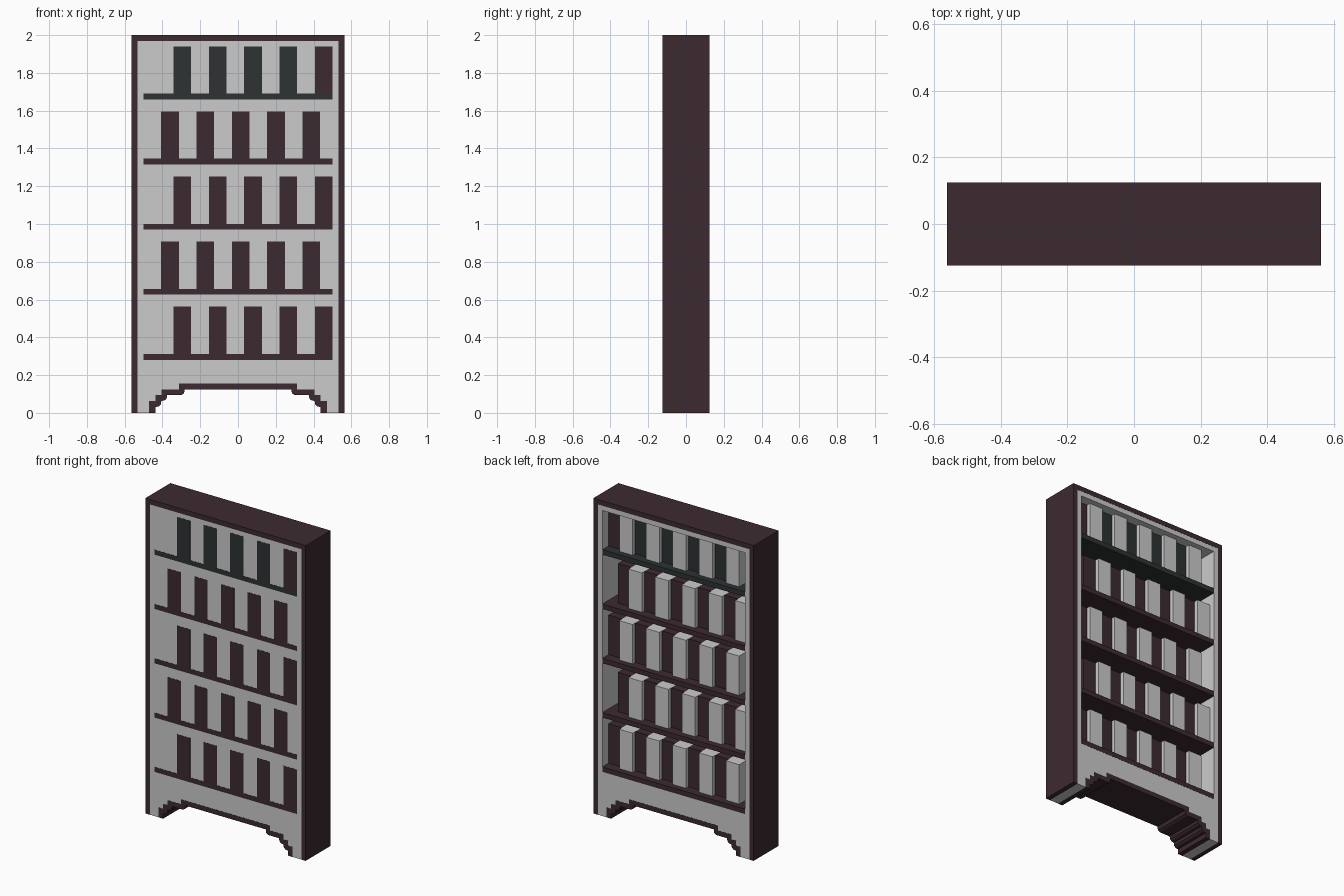
import bpy, bmesh

if "Cube" in bpy.data.objects:
    bpy.data.objects.remove(bpy.data.objects["Cube"])


def material(name, rgb):
    m = bpy.data.materials.new(name)
    m.diffuse_color = (*rgb, 1.0)
    m.use_nodes = True
    m.node_tree.nodes["Principled BSDF"].inputs["Base Color"].default_value = m.diffuse_color
    return m


wood = material("dark_red_wood", (0.045, 0.023, 0.03))
slate = material("dark_slate", (0.027, 0.032, 0.034))


def prism(name, pts, y0, y1, mat=None):
    """Extrude an x-z outline along y."""
    bm = bmesh.new()
    face = bm.faces.new([bm.verts.new((x, y0, z)) for x, z in pts])
    ext = bmesh.ops.extrude_face_region(bm, geom=[face], use_keep_orig=True)
    moved = [g for g in ext["geom"] if isinstance(g, bmesh.types.BMVert)]
    bmesh.ops.translate(bm, verts=moved, vec=(0, y1 - y0, 0))
    bmesh.ops.recalc_face_normals(bm, faces=bm.faces)
    me = bpy.data.meshes.new(name)
    bm.to_mesh(me)
    bm.free()
    ob = bpy.data.objects.new(name, me)
    bpy.context.collection.objects.link(ob)
    if mat:
        me.materials.append(mat)
    return ob


def box(name, x0, x1, y0, y1, z0, z1, mat=None):
    return prism(name, [(x0, z0), (x1, z0), (x1, z1), (x0, z1)], y0, y1, mat)


def mirrored(half):
    return half + [(-x, z) for x, z in reversed(half)]


W, H, T, D = 0.5625, 2.0, 0.031, 0.125

# Stepped arch between the feet (right half, foot to centre)
arch_upper = mirrored([(0.47, 0), (0.47, 0.063), (0.438, 0.063), (0.438, 0.094),
                       (0.406, 0.094), (0.406, 0.125), (0.313, 0.125), (0.313, 0.156)])
arch_lower = mirrored([(0.438, 0), (0.438, 0.031), (0.42, 0.034), (0.409, 0.044),
                       (0.406, 0.063), (0.389, 0.066), (0.378, 0.076), (0.375, 0.094),
                       (0.301, 0.094), (0.286, 0.103), (0.282, 0.125)])
prism("arch_lining", arch_upper + arch_lower[::-1], -D, D, wood)

# Dark outer case: sides and top
xi = W - T
prism("outer_case", [(-W, 0), (-W, H), (W, H), (W, 0), (xi, 0), (xi, H - T),
                     (-xi, H - T), (-xi, 0)], -D, D, wood)

# Grey body, hollowed from the open side
body = prism("body", [(-xi, 0), (-xi, H - T), (xi, H - T), (xi, 0)] + arch_upper,
             -D + 0.001, D - 0.001)
cutter = box("cavity_cutter", -0.5, 0.5, -0.11, 0.2, 0.29, 1.938)
cut = body.modifiers.new("cavity", "BOOLEAN")
cut.operation = "DIFFERENCE"
cut.solver = "EXACT"
cut.object = cutter
bpy.context.view_layer.objects.active = body
bpy.ops.object.modifier_apply(modifier=cut.name)
bpy.data.objects.remove(cutter)

# Shelves and alternating books; rows shift left and right in turn
book_w = 0.0935
for row in range(5):
    z = 0.281 + row * 0.3445
    top = row == 4
    row_mat = slate if top else wood
    box(f"shelf_{row + 1}", -0.5, 0.5, -D, D, z, z + 0.031, row_mat)
    right = 0.5 if row % 2 == 0 else 0.435
    for i in range(10):
        x1 = right - i * book_w
        dark = i % 2 == 0
        y0, y1 = (-D, 0.062) if dark else (-0.11, 0.088)
        mat = None
        if dark:
            mat = wood if i == 0 else row_mat
        box(f"book_{row + 1}_{i + 1}", x1 - book_w, x1, y0, y1, z + 0.031, z + 0.281, mat)
